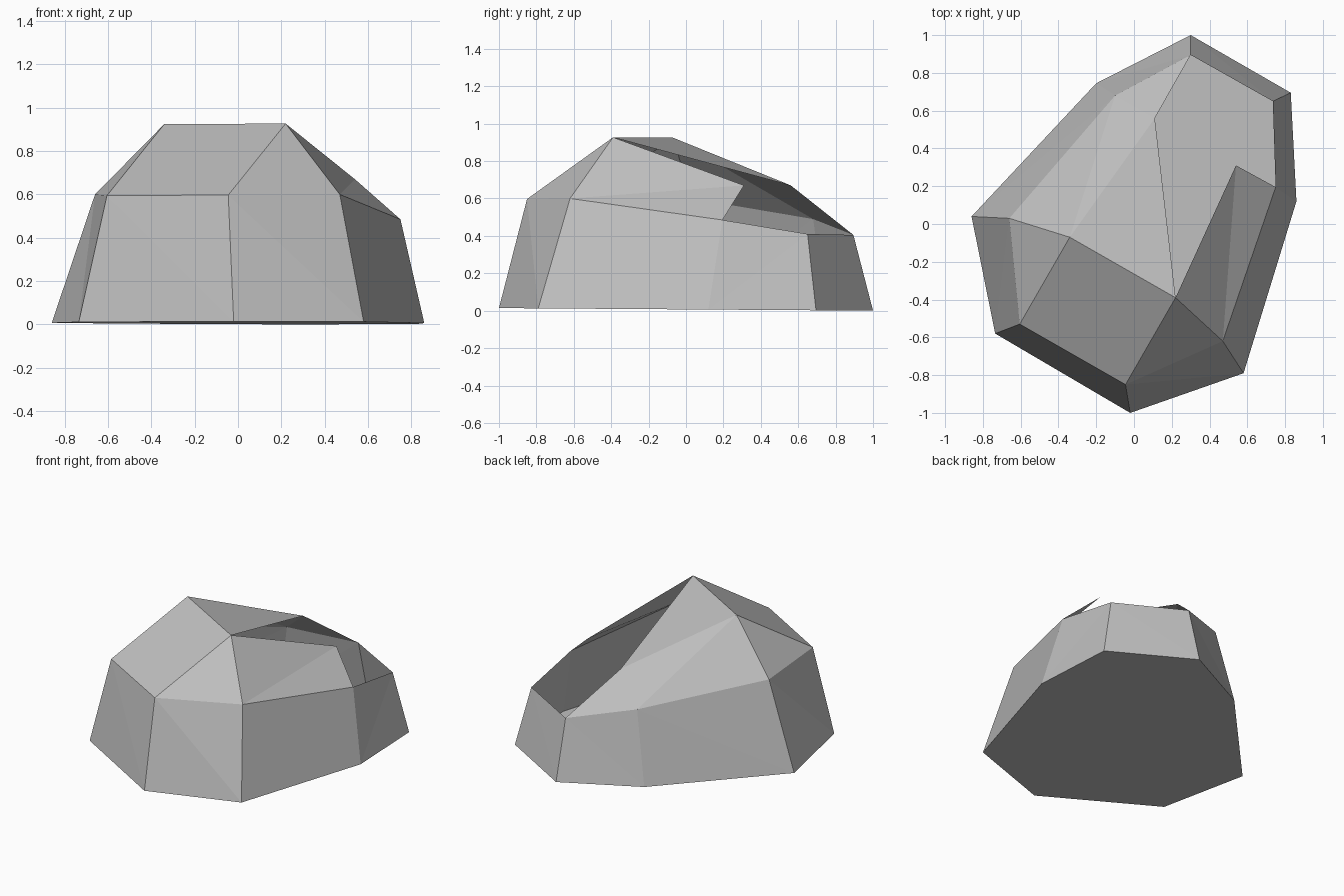
import bpy, bmesh

if "Cube" in bpy.data.objects:
    bpy.data.objects.remove(bpy.data.objects["Cube"])

# Outlines of the rock, anticlockwise from the left side
base = [(-.86, .04), (-.735, -.58), (-.02, -1), (.58, -.79),
        (.86, .12), (.83, .695), (.30, 1), (-.2, .745)]
shoulder = [(-.66, .03, .60), (-.605, -.53, .595), (-.045, -.85, .597), (.47, -.62, .60),
            (.75, .195, .485), (.735, .65, .41), (.30, .895, .405), (-.1, .68, .49)]
crown = [(-.34, -.07, .925), (.22, -.39, .927), (.11, .56, .67), (.54, .31, .67)]

bm = bmesh.new()
B = [bm.verts.new((x, y, .007 - .007 * y)) for x, y in base]
M = [bm.verts.new(p) for p in shoulder]
T = [bm.verts.new(p) for p in crown]

# Underside
bm.faces.new(B[::-1])

# Side walls, each split along one diagonal
rising = {3, 4}
for i in range(8):
    j = (i + 1) % 8
    if i in rising:
        bm.faces.new((B[i], B[j], M[j]))
        bm.faces.new((B[i], M[j], M[i]))
    else:
        bm.faces.new((B[i], B[j], M[i]))
        bm.faces.new((B[j], M[j], M[i]))

# Sloping cap, left open at the back right, with a pointed flap on the right
for f in [(M[0], M[1], T[0]), (M[1], M[2], T[1], T[0]), (M[2], M[3], T[1]),
          (M[3], T[3], T[1]), (M[3], M[4], T[3]), (T[0], T[1], T[2]),
          (T[0], T[2], M[7]), (T[2], M[6], M[7]), (T[0], M[7], M[0])]:
    bm.faces.new(f)

mesh = bpy.data.meshes.new("rock")
bm.to_mesh(mesh)
bm.free()

# Stone colour
stone = bpy.data.materials.new("stone grey")
stone.diffuse_color = (.52, .52, .52, 1)
stone.use_nodes = True
stone.node_tree.nodes["Principled BSDF"].inputs["Base Color"].default_value = stone.diffuse_color
mesh.materials.append(stone)

rock = bpy.data.objects.new("rock", mesh)
bpy.context.collection.objects.link(rock)
